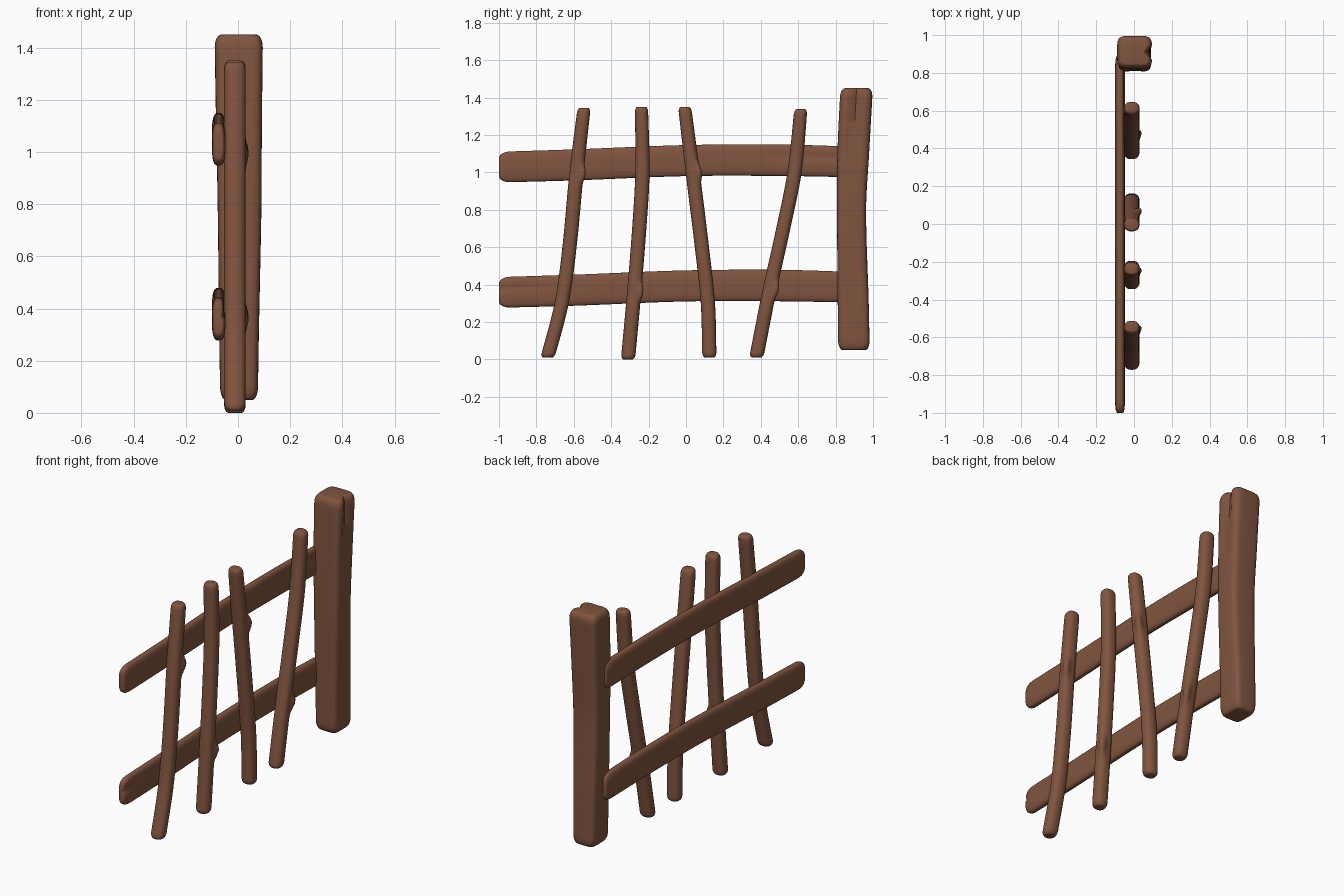
import bpy, bmesh, math

if "Cube" in bpy.data.objects:
    bpy.data.objects.remove(bpy.data.objects["Cube"])

wood = bpy.data.materials.new("brown_wood")
wood.diffuse_color = (0.22, 0.09, 0.05, 1)
wood.use_nodes = True
wood.node_tree.nodes["Principled BSDF"].inputs["Base Color"].default_value = wood.diffuse_color


def smooth_keys(keys, t):
    """Catmull-Rom style interpolation through keys (t, a, b, ra, rb)."""
    i = 0
    while i < len(keys) - 2 and t > keys[i + 1][0]:
        i += 1
    p1, p2 = keys[i], keys[i + 1]
    p0, p3 = keys[max(i - 1, 0)], keys[min(i + 2, len(keys) - 1)]
    h = p2[0] - p1[0]
    u = (t - p1[0]) / h
    out = []
    for k in range(1, 5):
        m1 = (p2[k] - p0[k]) / (p2[0] - p0[0]) * h
        m2 = (p3[k] - p1[k]) / (p3[0] - p1[0]) * h
        out.append((2*u**3 - 3*u**2 + 1) * p1[k] + (u**3 - 2*u**2 + u) * m1
                   + (3*u**2 - 2*u**3) * p2[k] + (u**3 - u**2) * m2)
    return out


def timber(name, axis, keys, power, rounding, tip, marks=(), sides=40, rings=56):
    """Lofted log with rounded ends; marks carve grooves (+) or raise knots (-)."""
    bm = bmesh.new()
    t0, t1 = keys[0][0], keys[-1][0]
    # extra rings close to both ends for the rounding
    ends = [rounding * (1 - math.cos(math.pi / 2 * i / 6)) for i in range(7)]
    mid = [t0 + rounding + (t1 - t0 - 2 * rounding) * i / rings for i in range(1, rings)]
    ts = [t0 + e for e in ends] + mid + [t1 - e for e in reversed(ends)]
    loops = []
    for t in ts:
        a, b, ra, rb = smooth_keys(keys, t)
        d = min(t - t0, t1 - t, rounding) / rounding
        s = tip + (1 - tip) * math.sqrt(max(0, 1 - (1 - d) ** 2))
        loop = []
        for j in range(sides):
            th = 2 * math.pi * j / sides
            c, n = math.cos(th), math.sin(th)
            pa = math.copysign(abs(c) ** (2 / power), c) * ra * s
            pb = math.copysign(abs(n) ** (2 / power), n) * rb * s
            ang, r = math.atan2(pb, pa), math.hypot(pa, pb)
            for centre, width, depth, m0, m1 in marks:
                da = abs((ang - centre + math.pi) % (2 * math.pi) - math.pi)
                if da < width and m0 < t < m1:
                    fade = math.sin(math.pi * (t - m0) / (m1 - m0)) ** 2
                    r -= depth * fade * math.cos(da / width * math.pi / 2) ** 2
            pa, pb = a + r * math.cos(ang), b + r * math.sin(ang)
            loop.append(bm.verts.new((pa, pb, t) if axis == "z" else (pa, t, pb)))
        loops.append(loop)
    for l0, l1 in zip(loops, loops[1:]):
        for j in range(sides):
            k = (j + 1) % sides
            bm.faces.new((l0[j], l0[k], l1[k], l1[j]))
    bm.faces.new(loops[0])
    bm.faces.new(loops[-1])
    bmesh.ops.recalc_face_normals(bm, faces=bm.faces)
    mesh = bpy.data.meshes.new(name)
    bm.to_mesh(mesh)
    bm.free()
    mesh.materials.append(wood)
    obj = bpy.data.objects.new(name, mesh)
    bpy.context.collection.objects.link(obj)
    bpy.ops.object.select_all(action="DESELECT")
    bpy.context.view_layer.objects.active = obj
    obj.select_set(True)
    bpy.ops.object.shade_smooth_by_angle(angle=math.radians(50))
    return obj


# Thick end post with a split running down from the top
timber("post", "z", [(0.05, 0.004, 0.898, 0.072, 0.084),
                     (0.30, 0.004, 0.894, 0.076, 0.083),
                     (0.80, 0.006, 0.885, 0.084, 0.078),
                     (1.10, 0.004, 0.894, 0.088, 0.085),
                     (1.45, 0.003, 0.912, 0.093, 0.087)],
       5, 0.05, 0.72, [(0.0, 0.35, 0.026, 0.85, 2.1), (-1.5, 0.3, 0.008, 0.2, 1.7)])

# Two slightly bowed flat rails
for name, z, groove in (("upper_rail", 1.03, (0.9, 0.6, 0.012, 0.2, 1.3)),
                        ("lower_rail", 0.36, (0.9, 0.6, 0.012, -1.6, -0.4))):
    timber(name, "y", [(-1.0, -0.074, z - 0.002, 0.026, 0.082),
                       (-0.6, -0.074, z + 0.010, 0.026, 0.083),
                       (0.0, -0.074, z + 0.033, 0.026, 0.083),
                       (0.5, -0.074, z + 0.035, 0.026, 0.084),
                       (0.89, -0.074, z + 0.026, 0.026, 0.082)],
           3, 0.06, 0.6, [groove])

# Four crooked stakes: (z, y) path and knot height
stakes = [
    ([(0.01, -0.74), (0.3, -0.665), (0.6, -0.623), (1.0, -0.585), (1.345, -0.545)], 0.99),
    ([(0.0, -0.31), (0.35, -0.278), (0.7, -0.25), (1.0, -0.233), (1.35, -0.238)], 0.36),
    ([(0.01, 0.125), (0.3, 0.117), (0.6, 0.085), (1.0, 0.036), (1.35, -0.007)], 1.0),
    ([(0.01, 0.376), (0.36, 0.445), (0.7, 0.52), (1.0, 0.58), (1.338, 0.614)], 0.37),
]
for i, (path, knot) in enumerate(stakes):
    keys = [(z, -0.012, y, 0.041, 0.038 if z < 1.2 else 0.035) for z, y in path]
    timber(f"stake_{i + 1}", "z", keys, 2.4, 0.03, 0.6,
           [(0.75, 0.7, -0.024, knot - 0.08, knot + 0.08)], sides=32)
